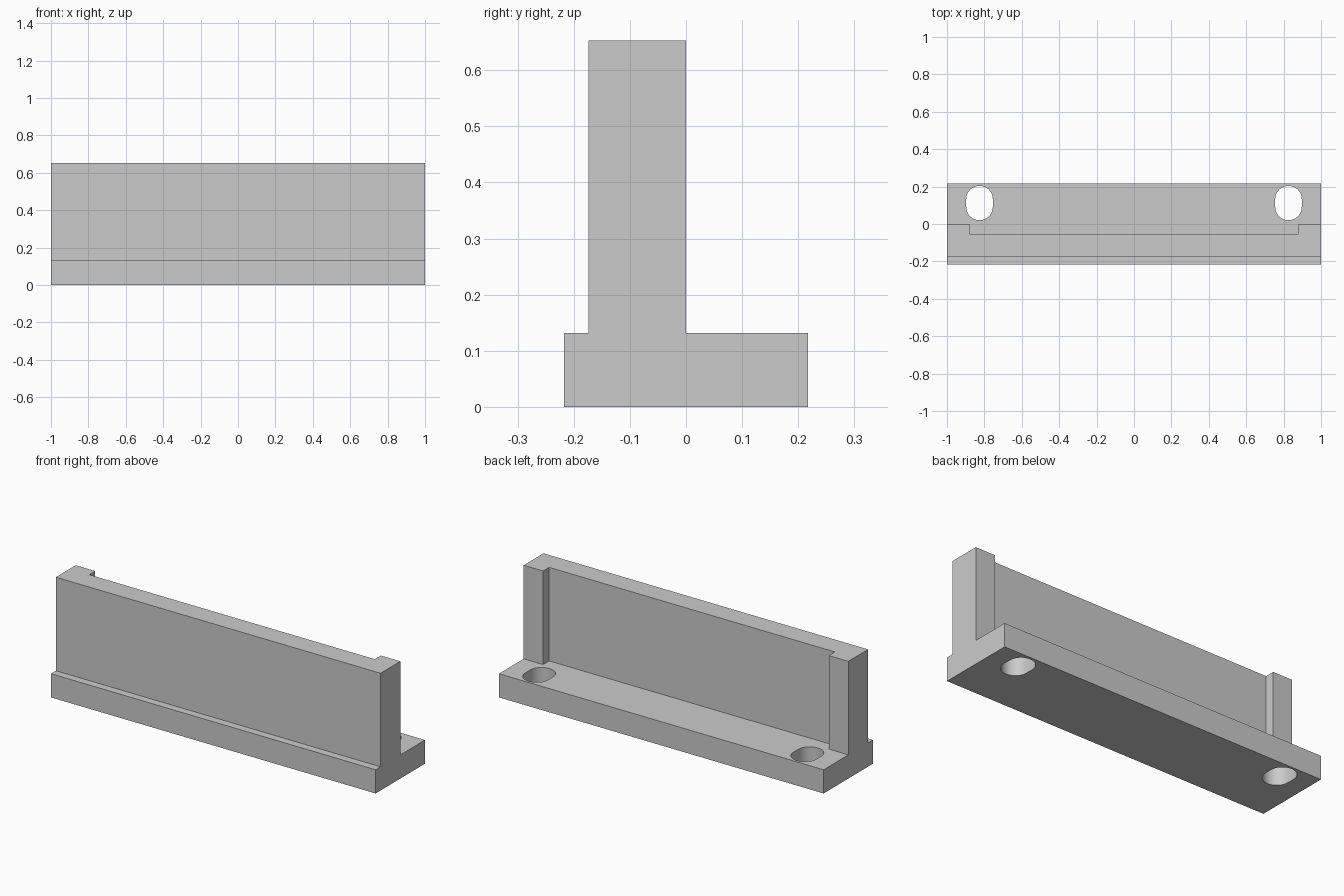
import bpy
import bmesh
from math import cos, sin, pi, radians
from mathutils import Vector

if "Cube" in bpy.data.objects:
    bpy.data.objects.remove(bpy.data.objects["Cube"], do_unlink=True)

BASE_Y, BASE_TOP, HEIGHT = 0.217, 0.132, 0.653
WALL_FRONT, WALL_BACK = -0.174, 0.0
RECESS_X, RECESS_Y = 0.88, -0.053
SLOT_X, SLOT_Y, SLOT_R, SLOT_HALF = 0.826, 0.112, 0.071, 0.092

grey = bpy.data.materials.new("light_grey")
grey.use_nodes = True
colour = (0.6, 0.6, 0.6, 1)
grey.diffuse_color = colour
grey.node_tree.nodes["Principled BSDF"].inputs["Base Color"].default_value = colour


def prism(name, outline, direction):
    """Extrude a closed outline into a solid."""
    bm = bmesh.new()
    face = bm.faces.new([bm.verts.new(p) for p in outline])
    extruded = bmesh.ops.extrude_face_region(bm, geom=[face])["geom"]
    verts = [v for v in extruded if isinstance(v, bmesh.types.BMVert)]
    bmesh.ops.translate(bm, verts=verts, vec=Vector(direction))
    bmesh.ops.recalc_face_normals(bm, faces=bm.faces)
    mesh = bpy.data.meshes.new(name)
    bm.to_mesh(mesh)
    bm.free()
    mesh.materials.append(grey)
    obj = bpy.data.objects.new(name, mesh)
    bpy.context.collection.objects.link(obj)
    return obj


# Flanged base and upright wall from one stepped profile
profile = [(-BASE_Y, 0), (BASE_Y, 0), (BASE_Y, BASE_TOP), (WALL_BACK, BASE_TOP),
           (WALL_BACK, HEIGHT), (WALL_FRONT, HEIGHT), (WALL_FRONT, BASE_TOP),
           (-BASE_Y, BASE_TOP)]
bracket = prism("wall_bracket", [(-1, y, z) for y, z in profile], (2, 0, 0))

# Shallow recess in the back of the wall, leaving a rib at each end
cutters = [prism("recess_cutter",
                 [(x, y, BASE_TOP) for x, y in
                  [(-RECESS_X, RECESS_Y), (RECESS_X, RECESS_Y),
                   (RECESS_X, 0.1), (-RECESS_X, 0.1)]], (0, 0, 1))]

# Rounded mounting slot through each end of the base
for side, label in ((1, "left"), (-1, "right")):
    outline = []
    for end in (1, -1):
        for i in range(17):
            a = pi * i / 16 + (0 if end > 0 else pi)
            outline.append((side * SLOT_X + SLOT_R * cos(a),
                            SLOT_Y + end * (SLOT_HALF - SLOT_R) + SLOT_R * sin(a),
                            -0.1))
    cutters.append(prism(label + "_slot_cutter", outline, (0, 0, 0.4)))

for cutter in cutters:
    cutter.hide_render = True
    mod = bracket.modifiers.new(cutter.name, "BOOLEAN")
    mod.operation = "DIFFERENCE"
    mod.solver = "EXACT"
    mod.object = cutter

# Bake the cuts and drop the cutters
graph = bpy.context.evaluated_depsgraph_get()
mesh = bpy.data.meshes.new_from_object(bracket.evaluated_get(graph))
bracket.modifiers.clear()
bracket.data = mesh
for cutter in cutters:
    bpy.data.objects.remove(cutter, do_unlink=True)

bpy.ops.object.select_all(action="DESELECT")
bracket.select_set(True)
bpy.context.view_layer.objects.active = bracket
bpy.ops.object.shade_smooth_by_angle(angle=radians(30))
